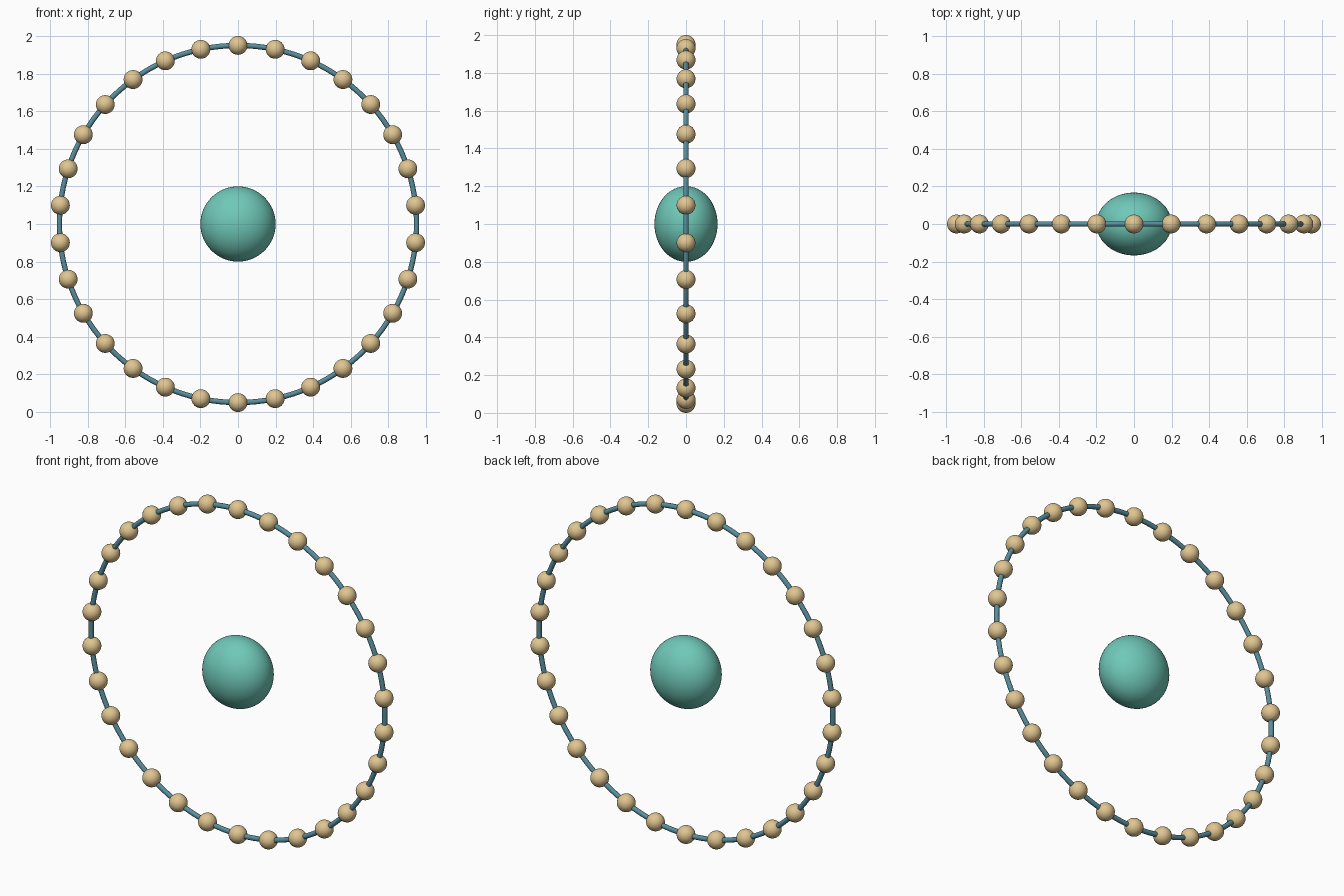
import bpy
from math import sin, cos, pi

if "Cube" in bpy.data.objects:
    bpy.data.objects.remove(bpy.data.objects["Cube"])

CENTRE_Z, RING_R, BEADS = 1.0, 0.95, 30


def material(name, color):
    mat = bpy.data.materials.new(name)
    mat.diffuse_color = (*color, 1)
    mat.use_nodes = True
    mat.node_tree.nodes["Principled BSDF"].inputs["Base Color"].default_value = mat.diffuse_color
    return mat


def finish(name, mat):
    obj = bpy.context.object
    obj.name = name
    obj.data.materials.append(mat)
    bpy.ops.object.shade_smooth()
    return obj


teal = material("teal", (0.16, 0.58, 0.48))
tan = material("tan", (0.75, 0.56, 0.28))
blue = material("blue_grey", (0.10, 0.27, 0.33))

# Thin upright cord ring
bpy.ops.mesh.primitive_torus_add(major_radius=RING_R, minor_radius=0.014,
                                 major_segments=120, minor_segments=12,
                                 location=(0, 0, CENTRE_Z), rotation=(pi / 2, 0, 0))
finish("cord_ring", blue)

# Beads threaded on the cord, the first one at the top
bpy.ops.mesh.primitive_uv_sphere_add(segments=32, ring_count=16, radius=0.05)
first = finish("bead_00", tan)
for i in range(BEADS):
    bead = first
    if i:
        bead = bpy.data.objects.new(f"bead_{i:02d}", first.data)
        bpy.context.collection.objects.link(bead)
    a = 2 * pi * i / BEADS
    bead.location = (RING_R * sin(a), 0, CENTRE_Z + RING_R * cos(a))

# Slightly flattened stone floating in the middle
bpy.ops.mesh.primitive_uv_sphere_add(segments=64, ring_count=32, radius=0.2,
                                     location=(0, 0, CENTRE_Z))
finish("centre_stone", teal).scale = (1, 0.835, 1)
